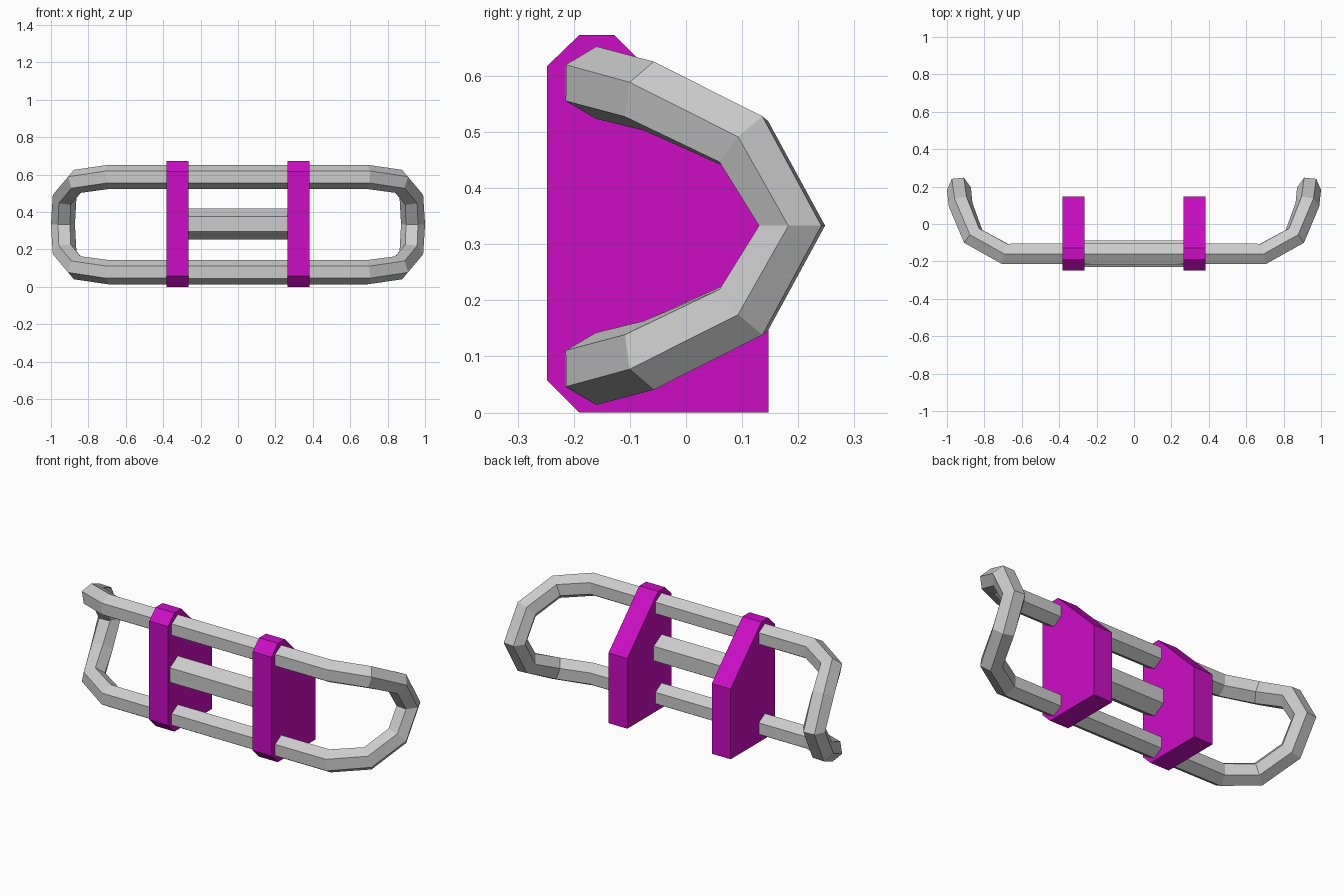
import bpy, bmesh, math
from mathutils import Vector, Matrix

if "Cube" in bpy.data.objects:
    bpy.data.objects.remove(bpy.data.objects["Cube"])


def make_object(name, bm):
    bmesh.ops.recalc_face_normals(bm, faces=bm.faces[:])
    mesh = bpy.data.meshes.new(name)
    bm.to_mesh(mesh)
    bm.free()
    obj = bpy.data.objects.new(name, mesh)
    bpy.context.collection.objects.link(obj)
    return obj


def mirror_x(obj):
    mod = obj.modifiers.new("Mirror", 'MIRROR')
    mod.use_clip = True
    mod.merge_threshold = 0.0005


def hex_tube(path, radius, cap=False):
    # Hexagon rings carried along the path with minimal twist
    pts = [Vector(p) for p in path]
    segs = [(b - a).normalized() for a, b in zip(pts, pts[1:])]
    tangents = ([segs[0]]
                + [(a + b).normalized() for a, b in zip(segs, segs[1:])]
                + [segs[-1]])
    up = Vector((0, 0, 1))
    bm = bmesh.new()
    rings = []
    for i, (p, t) in enumerate(zip(pts, tangents)):
        if i:
            up = tangents[i - 1].rotation_difference(t) @ up
        rings.append([bm.verts.new(p + Matrix.Rotation(k * math.pi / 3, 3, t) @ up * radius)
                      for k in range(6)])
    for a, b in zip(rings, rings[1:]):
        for k in range(6):
            j = (k + 1) % 6
            bm.faces.new((a[k], a[j], b[j], b[k]))
    if cap:
        bm.faces.new(rings[0])
        bm.faces.new(rings[-1])
    return bm


# Bumper loop: lower bar, swept-back end, upper bar
MID = 0.333
lower = [(0, -0.16, 0.078), (0.69, -0.16, 0.078),
         (0.86, -0.066, 0.102), (0.927, 0.103, 0.183)]
upper = [(x, y, 2 * MID - z) for x, y, z in reversed(lower)]
loop = make_object("bumper_loop", hex_tube(lower + [(0.936, 0.189, MID)] + upper, 0.0645))
mirror_x(loop)

# Thicker cross bar between the plates
make_object("centre_bar", hex_tube([(-0.325, -0.16, 0.336), (0.325, -0.16, 0.336)], 0.082, True))

# Mounting plates
profile = [(-0.19, 0), (0.147, 0), (0.147, 0.398), (-0.128, 0.673),
           (-0.19, 0.673), (-0.248, 0.617), (-0.248, 0.058)]
bm = bmesh.new()
face = bm.faces.new([bm.verts.new((0.265, y, z)) for y, z in profile])
out = bmesh.ops.extrude_face_region(bm, geom=[face])
bmesh.ops.translate(bm, vec=(0.118, 0, 0),
                    verts=[v for v in out["geom"] if isinstance(v, bmesh.types.BMVert)])
plates = make_object("mounting_plates", bm)
mirror_x(plates)

magenta = bpy.data.materials.new("magenta")
magenta.diffuse_color = (0.6, 0.004, 0.55, 1)
magenta.use_nodes = True
magenta.node_tree.nodes["Principled BSDF"].inputs["Base Color"].default_value = magenta.diffuse_color
plates.data.materials.append(magenta)
